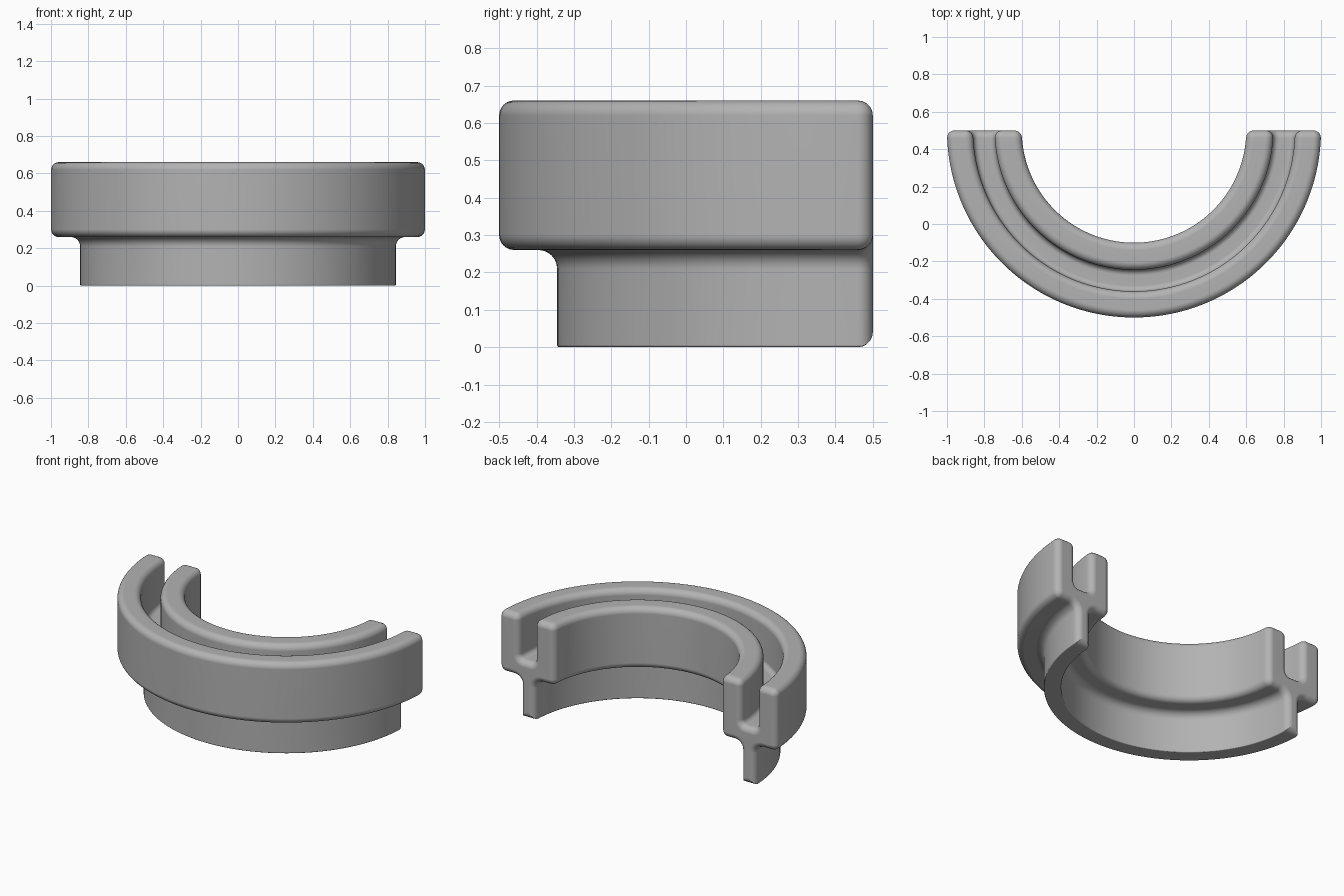
import bpy, bmesh, math
from mathutils import Vector

cube = bpy.data.objects.get("Cube")
if cube:
    bpy.data.objects.remove(cube, do_unlink=True)

# Cross-section corners: radius, height, rounding (counter-clockwise)
CORNERS = [
    (0.745, 0, 0.006), (0.845, 0, 0.006), (0.845, 0.26, 0.05),
    (1, 0.26, 0.04), (1, 0.66, 0.04), (0.86, 0.66, 0.04),
    (0.86, 0.37, 0.03), (0.745, 0.37, 0.03), (0.745, 0.66, 0.04),
    (0.6, 0.66, 0.04), (0.6, 0.26, 0.04), (0.745, 0.26, 0.05),
]
ARC_STEPS = 6
END_ROUND = 0.04
CENTRE_Y = 0.5


def cross_section(inset):
    """Rounded outline, shrunk into the solid by the inset."""
    points = []
    for i, (r, z, rounding) in enumerate(CORNERS):
        p = Vector((r, z))
        before = Vector(CORNERS[i - 1][:2])
        after = Vector(CORNERS[(i + 1) % len(CORNERS)][:2])
        u, v = (before - p).normalized(), (after - p).normalized()
        convex = v.x * u.y - v.y * u.x > 0
        side = 1 if convex else -1
        p = p + (u + v) * inset * side
        radius = max(rounding - inset * side, 0.001)
        centre = p + (u + v) * radius
        for k in range(ARC_STEPS + 1):
            t = math.pi / 2 * k / ARC_STEPS
            points.append(centre - (v * math.cos(t) + u * math.sin(t)) * radius)
    return points


def end_ring(inset, depth, side):
    """Section lying in a plane parallel to the cut face."""
    return [(side * math.sqrt(p.x ** 2 - depth ** 2), CENTRE_Y - depth, p.y)
            for p in cross_section(inset)]


def swept_ring(angle):
    return [(p.x * math.cos(angle), CENTRE_Y - p.x * math.sin(angle), p.y)
            for p in cross_section(0)]


# Rings: rounded end, half-circle sweep, rounded end
end_steps = []
for k in range(6):
    t = math.pi / 2 * k / 5
    end_steps.append((END_ROUND * (1 - math.sin(t)), END_ROUND * (1 - math.cos(t))))
rings = [end_ring(o, d, 1) for o, d in end_steps]
start, count = 0.1, 72
for k in range(count + 1):
    rings.append(swept_ring(start + (math.pi - 2 * start) * k / count))
rings += [end_ring(o, d, -1) for o, d in reversed(end_steps)]

# Skin the rings and cap both cut faces
bm = bmesh.new()
loops = [[bm.verts.new(c) for c in ring] for ring in rings]
n = len(loops[0])
for a, b in zip(loops, loops[1:]):
    for i in range(n):
        j = (i + 1) % n
        bm.faces.new((a[i], a[j], b[j], b[i]))
bm.faces.new(loops[0])
bm.faces.new(list(reversed(loops[-1])))
bmesh.ops.recalc_face_normals(bm, faces=bm.faces[:])

mesh = bpy.data.meshes.new("grooved_half_ring")
bm.to_mesh(mesh)
bm.free()
ring = bpy.data.objects.new("grooved_half_ring", mesh)
bpy.context.collection.objects.link(ring)

# Plain grey material
grey = bpy.data.materials.new("plain_grey")
grey.use_nodes = True
colour = (0.45, 0.45, 0.45, 1)
grey.diffuse_color = colour
for node in grey.node_tree.nodes:
    if node.type == 'BSDF_PRINCIPLED':
        node.inputs["Base Color"].default_value = colour
mesh.materials.append(grey)

# Smooth shading with crisp flats
bpy.ops.object.select_all(action='DESELECT')
ring.select_set(True)
bpy.context.view_layer.objects.active = ring
bpy.ops.object.shade_smooth_by_angle(angle=math.radians(35))
weighted = ring.modifiers.new("even_shading", 'WEIGHTED_NORMAL')
weighted.keep_sharp = True
